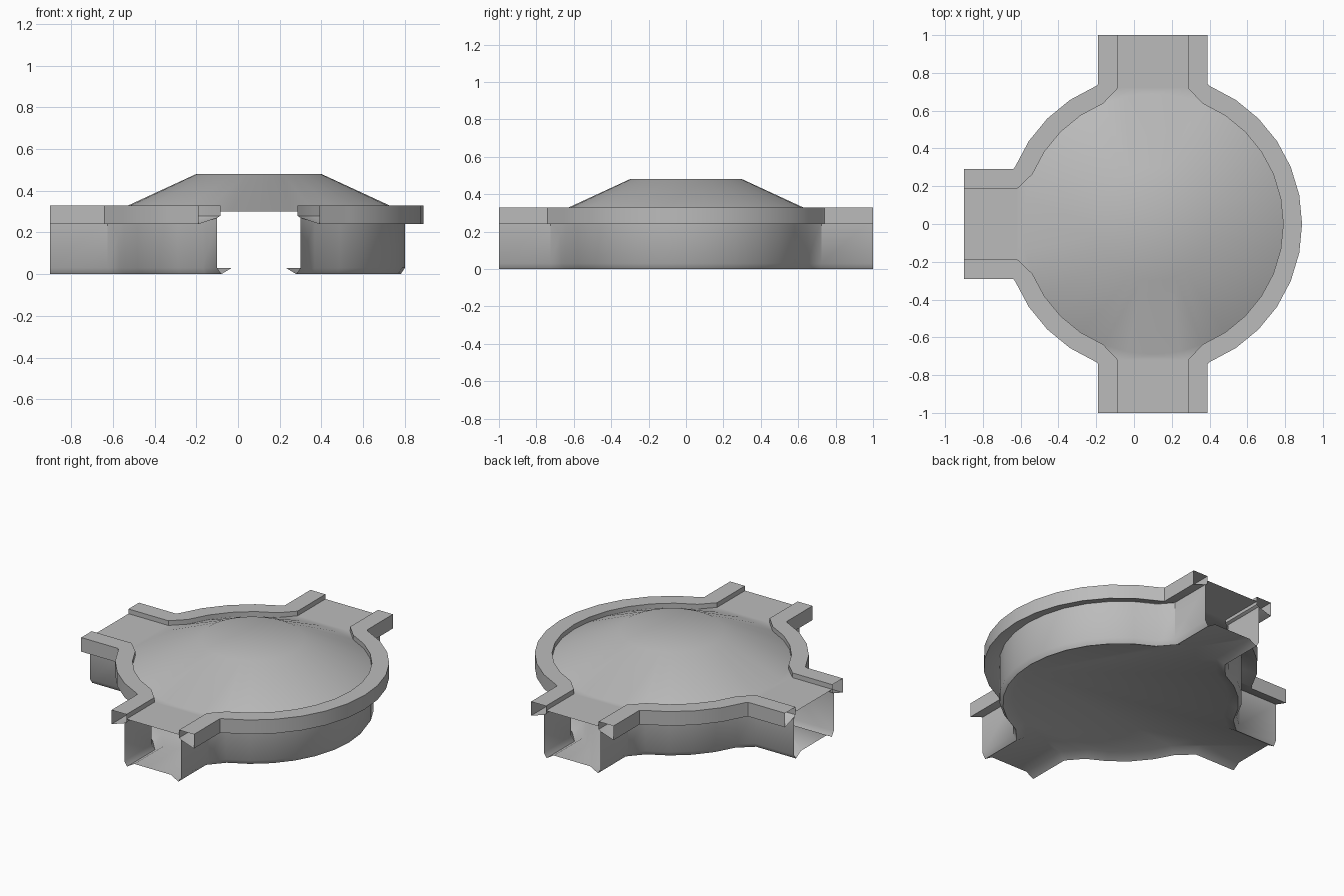
import bpy
import bmesh
from math import cos, sin, radians
from mathutils import Vector

cube = bpy.data.objects.get("Cube")
if cube:
    bpy.data.objects.remove(cube)

CENTRE = Vector((0.1, 0))
STEP = 11.25       # angle of one side of the round chamber
ARM = 22.5         # half angle taken up by an arm
RUNS = [(-90, 90), (90, 180), (180, 270)]   # wall runs from one arm to the next

grey = bpy.data.materials.new("Plain grey")
grey.use_nodes = True
colour = (0.5, 0.5, 0.5, 1)
grey.diffuse_color = colour
grey.node_tree.nodes["Principled BSDF"].inputs["Base Color"].default_value = colour


def polar(angle, radius, side=0):
    a = radians(angle)
    return CENTRE + Vector((cos(a), sin(a))) * radius + Vector((-sin(a), cos(a))) * side


def run_points(run, radius, half, shoulder):
    """Open outline: arm end, shoulder, round part, shoulder, next arm end."""
    start, end = run
    count = round((end - start - 2 * ARM) / STEP)
    pts = [polar(start, 1, half), polar(start, shoulder, half)]
    pts += [polar(start + ARM + i * STEP, radius) for i in range(count + 1)]
    return pts + [polar(end, shoulder, -half), polar(end, 1, -half)]


def loft(bm, run, profile):
    """Sweep a profile of (radius, half width, shoulder, height) along a run."""
    rows = [[bm.verts.new((p.x, p.y, z)) for p in run_points(run, r, h, s)]
            for r, h, s, z in profile]
    for low, high in zip(rows, rows[1:]):
        for i in range(len(low) - 1):
            bm.faces.new((low[i], low[i + 1], high[i + 1], high[i]))
    return rows


def finish(bm, name, flip=False):
    bmesh.ops.remove_doubles(bm, verts=bm.verts, dist=0.0005)
    bmesh.ops.recalc_face_normals(bm, faces=bm.faces)
    if flip:
        bmesh.ops.reverse_faces(bm, faces=bm.faces)
    mesh = bpy.data.meshes.new(name)
    bm.to_mesh(mesh)
    bm.free()
    mesh.materials.append(grey)
    obj = bpy.data.objects.new(name, mesh)
    bpy.context.collection.objects.link(obj)
    bpy.ops.object.select_all(action='DESELECT')
    obj.select_set(True)
    bpy.context.view_layer.objects.active = obj
    bpy.ops.object.shade_smooth_by_angle(angle=radians(35))


# Walls with a bevelled foot, and the slightly raised floor
bm = bmesh.new()
floor = []
for run in RUNS:
    rows = loft(bm, run, [(0.62, 0.13, 0.7, 0.03), (0.68, 0.18, 0.72, 0),
                          (0.7, 0.2, 0.725, 0.03), (0.7, 0.2, 0.725, 0.27)])
    floor += rows[0]
bm.faces.new(floor)
finish(bm, "walls_and_floor")

# Overhanging rim, open at the arm ends
bm = bmesh.new()
for run in RUNS:
    loft(bm, run, [(0.7, 0.2, 0.725, 0.27), (0.79, 0.29, 0.74, 0.24),
                   (0.79, 0.29, 0.74, 0.33), (0.69, 0.185, 0.72, 0.33),
                   (0.69, 0.185, 0.72, 0.28), (0.7, 0.2, 0.725, 0.27)])
finish(bm, "rim")

# Domed roof with a flat plate over each arm
bm = bmesh.new()
sides = round(360 / STEP)
rings = []
for radius, z in ((0.69, 0.3), (0.3, 0.48)):
    ring = [polar(i * STEP, radius) for i in range(sides)]
    rings.append([bm.verts.new((p.x, p.y, z)) for p in ring])
low, high = rings
for i in range(sides):
    j = (i + 1) % sides
    bm.faces.new((low[i], low[j], high[j], high[i]))
bm.faces.new(high)
for arm in (90, 180, 270):
    edge = [polar(arm, 0.72, -0.185), polar(arm, 1, -0.185),
            polar(arm, 1, 0.185), polar(arm, 0.72, 0.185)]
    first = round((arm - ARM) / STEP)
    last = round((arm + ARM) / STEP)
    corners = [bm.verts.new((p.x, p.y, 0.3)) for p in edge]
    bm.faces.new(corners + [low[i] for i in range(last, first - 1, -1)])
finish(bm, "roof")
